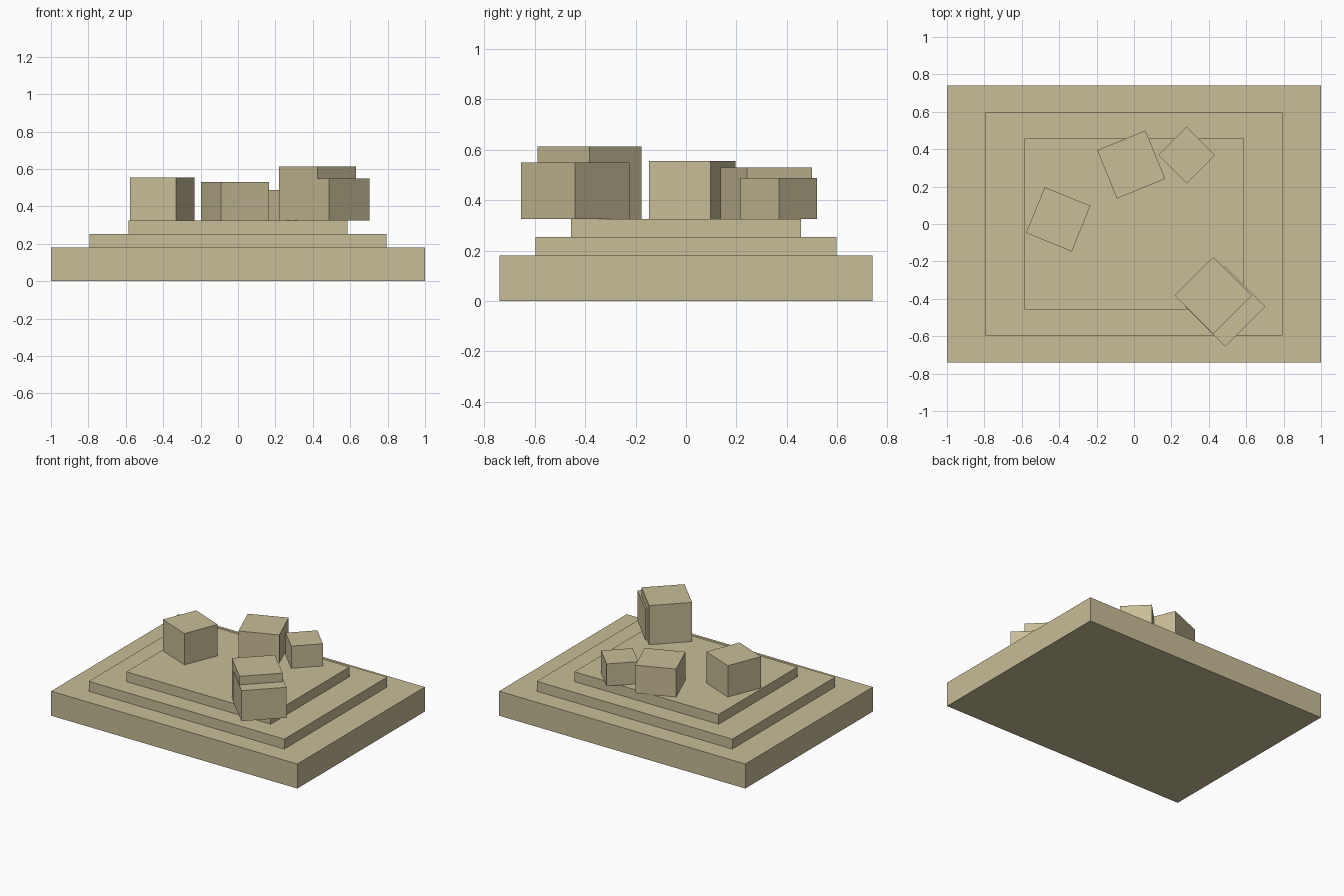
import bpy
import math

if "Cube" in bpy.data.objects:
    bpy.data.objects.remove(bpy.data.objects["Cube"])

stone = bpy.data.materials.new("sandstone")
stone.diffuse_color = (0.58, 0.51, 0.31, 1.0)
stone.use_nodes = True
stone.node_tree.nodes["Principled BSDF"].inputs["Base Color"].default_value = stone.diffuse_color


def block(name, x, y, z0, z1, sx, sy, angle=0.0):
    """Box standing from z0 to z1, turned about its vertical axis."""
    bpy.ops.mesh.primitive_cube_add(size=1, location=(x, y, (z0 + z1) / 2),
                                    rotation=(0, 0, math.radians(angle)))
    ob = bpy.context.object
    ob.name = name
    ob.scale = (sx, sy, z1 - z0)
    ob.data.materials.append(stone)


# Stepped platform
block("base_slab", 0, 0, 0, 0.18, 2.0, 1.48)
block("middle_step", 0, 0, 0.18, 0.253, 1.588, 1.194)
block("top_step", 0, 0, 0.253, 0.325, 1.172, 0.914)

# Loose blocks resting on the top step: x, y, top height, side, turn
blocks = {
    "left_block": (-0.405, 0.025, 0.555, 0.264, -22.2),
    "back_block": (-0.015, 0.318, 0.53, 0.279, 22.2),
    "small_back_block": (0.281, 0.368, 0.488, 0.214, 45),
    "tall_front_block": (0.424, -0.383, 0.612, 0.291, 45),
    "low_front_block": (0.487, -0.44, 0.549, 0.304, 45),
}
for name, (x, y, top, side, turn) in blocks.items():
    block(name, x, y, 0.325, top, side, side, turn)
